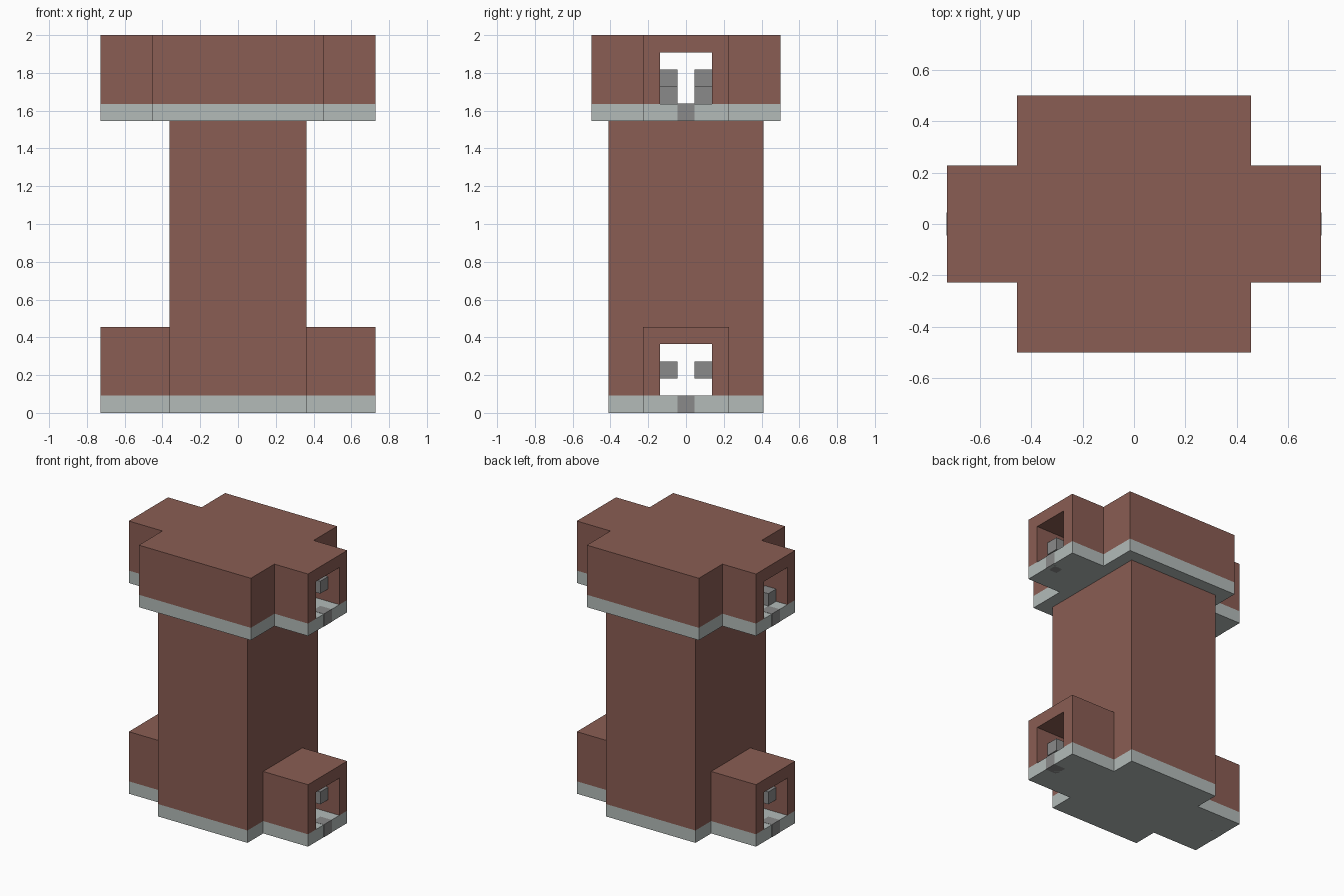
import bpy
import bmesh

U = 2 / 22  # one modelling unit: the tower is 22 units tall

cube = bpy.data.objects.get("Cube")
if cube:
    bpy.data.objects.remove(cube, do_unlink=True)


def material(name, rgb):
    mat = bpy.data.materials.new(name)
    mat.use_nodes = True
    mat.diffuse_color = (*rgb, 1)
    bsdf = mat.node_tree.nodes["Principled BSDF"]
    bsdf.inputs["Base Color"].default_value = (*rgb, 1)
    bsdf.inputs["Roughness"].default_value = 0.9
    return mat


BROWN = material("brown_clay", (0.254, 0.110, 0.087))
PALE = material("pale_grey", (0.451, 0.497, 0.485))
DARK = material("mid_grey", (0.254, 0.254, 0.254))


def prism(name, outline, z0, z1, mat):
    """Extrude a flat outline, given in units, from z0 up to z1."""
    bm = bmesh.new()
    face = bm.faces.new([bm.verts.new((x * U, y * U, z0 * U)) for x, y in outline])
    top = bmesh.ops.extrude_face_region(bm, geom=[face])["geom"]
    verts = [v for v in top if isinstance(v, bmesh.types.BMVert)]
    bmesh.ops.translate(bm, verts=verts, vec=(0, 0, (z1 - z0) * U))
    bmesh.ops.recalc_face_normals(bm, faces=bm.faces)
    mesh = bpy.data.meshes.new(name)
    bm.to_mesh(mesh)
    bm.free()
    mesh.materials.append(mat)
    obj = bpy.data.objects.new(name, mesh)
    bpy.context.collection.objects.link(obj)
    return obj


def box(name, x0, x1, y0, y1, z0, z1, mat):
    return prism(name, [(x0, y0), (x1, y0), (x1, y1), (x0, y1)], z0, z1, mat)


def cross(hx, hy, arm_x=8, arm_y=2.5):
    """Plus-shaped outline: a central block with an arm at each end of x."""
    quarter = [(arm_x, arm_y), (hx, arm_y), (hx, hy)]
    half = quarter + [(-x, y) for x, y in reversed(quarter)]
    return half + [(-x, -y) for x, y in half]


def cut_tunnel(obj, z0, z1):
    """Cut the passage that runs from end to end along x."""
    cutter = box("tunnel_cutter", -9, 9, -1.5, 1.5, z0, z1, BROWN)
    cutter.hide_render = True
    mod = obj.modifiers.new("tunnel", "BOOLEAN")
    mod.operation = "DIFFERENCE"
    mod.solver = "EXACT"
    mod.object = cutter
    bpy.context.view_layer.objects.active = obj
    bpy.ops.object.modifier_apply(modifier=mod.name)
    bpy.data.objects.remove(cutter, do_unlink=True)


# Floor slabs
prism("lower_floor", cross(4, 4.5), 0, 1, PALE)
prism("upper_floor", cross(5, 5.5), 17, 18, PALE)

# Shaft, lower arms and upper housing, each with its passage
shaft = box("shaft", -4, 4, -4.5, 4.5, 1, 17, BROWN)
lower_arms = box("lower_arms", -8, 8, -2.5, 2.5, 1, 5, BROWN)
upper_housing = prism("upper_housing", cross(5, 5.5), 18, 22, BROWN)
cut_tunnel(shaft, 0, 4)
cut_tunnel(lower_arms, 0, 4)
cut_tunnel(upper_housing, 17, 21)

# Grey fittings at each mouth: a floor inset and a pair of side blocks
E = 0.02
for end, side in ((1, "left"), (-1, "right")):
    for level, floor_z in (("lower", 0), ("upper", 17)):
        xs = sorted((end * 7, end * (8 + E)))
        box(f"{level}_{side}_floor_inset", *xs, -0.5, 0.5, floor_z, floor_z + 1 + E, DARK)
        low = level == "upper" and end < 0
        z = floor_z + (1 if low else 2)
        xs = sorted((end * 6, end * 7))
        for wall, name in ((1, "back"), (-1, "front")):
            ys = sorted((wall * 0.5, wall * 1.5))
            box(f"{level}_{side}_{name}_block", *xs, *ys, z, z + 1, DARK)
